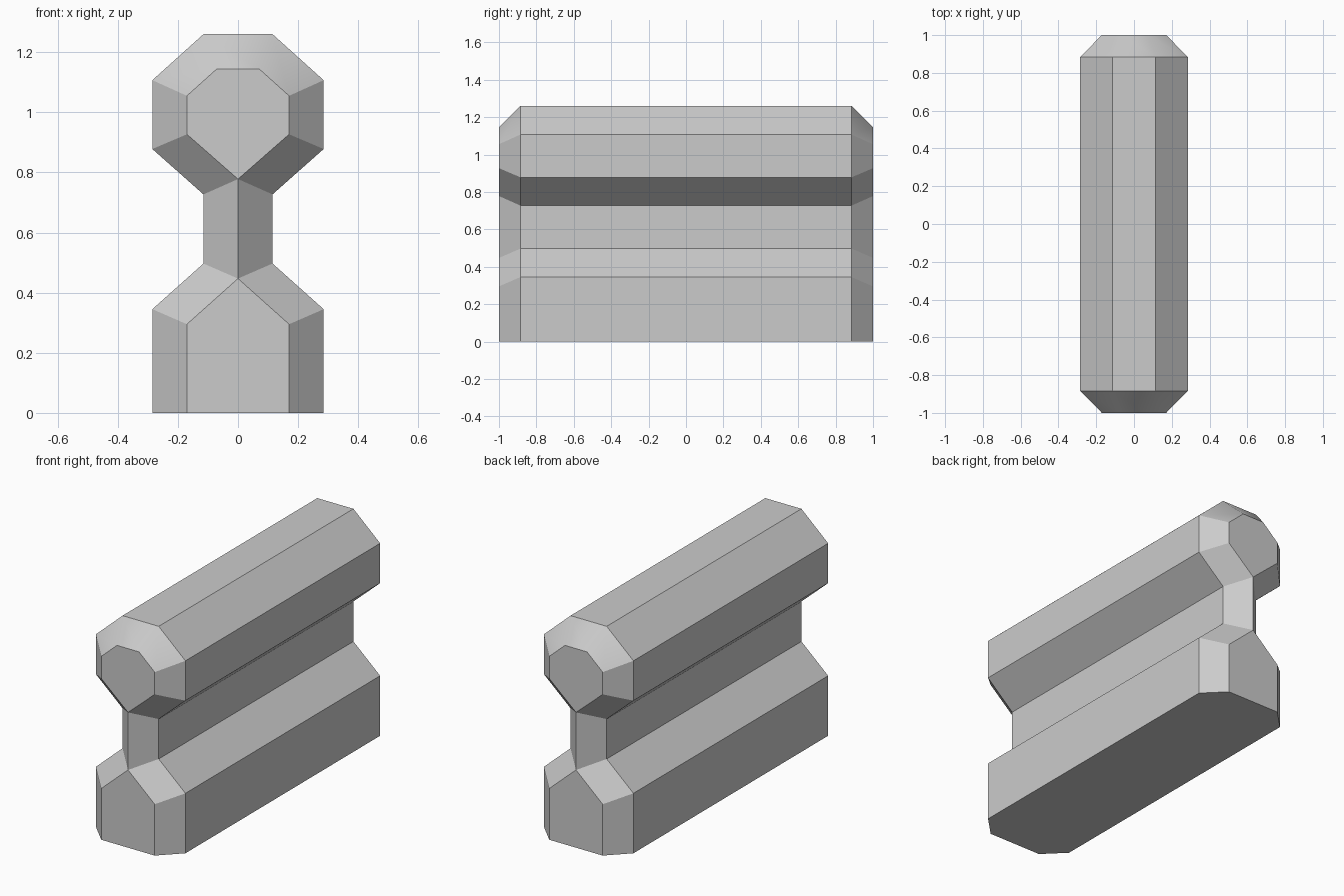
import bpy
import bmesh
import math

cube = bpy.data.objects.get("Cube")
if cube:
    bpy.data.objects.remove(cube, do_unlink=True)

# Flat grey material
grey = bpy.data.materials.new("light_grey")
grey.use_nodes = True
colour = (0.6, 0.6, 0.6, 1)
grey.diffuse_color = colour
grey.node_tree.nodes["Principled BSDF"].inputs["Base Color"].default_value = colour

# Half profiles (x, z) from foot to top: full section and chamfered end
section = [(0.285, 0), (0.285, 0.345), (0.115, 0.497), (0.115, 0.727),
           (0.285, 0.878), (0.285, 1.107), (0.115, 1.26)]
end = [(0.17, 0), (0.17, 0.295), (0, 0.447), (0, 0.778),
       (0.17, 0.927), (0.17, 1.055), (0.07, 1.145)]


def ring(bm, half, y):
    """Closed loop made of the half profile and its mirror."""
    points = half + [(-x, z) for x, z in reversed(half)]
    return [bm.verts.new((x, y, z)) for x, z in points]


bm = bmesh.new()
rings = [ring(bm, half, y) for half, y in
         ((end, -1), (section, -0.885), (section, 0.885), (end, 1))]

# Long sides, chamfers and underside
for a, b in zip(rings, rings[1:]):
    count = len(a)
    for i in range(count):
        j = (i + 1) % count
        bm.faces.new((a[i], a[j], b[j], b[i]))

# Lower and upper end caps, which pinch to an edge at the waist
for r in (rings[0], rings[-1]):
    bm.faces.new(r[:3] + r[-2:])
    bm.faces.new(r[3:10])

bmesh.ops.remove_doubles(bm, verts=bm.verts, dist=0.001)
bmesh.ops.recalc_face_normals(bm, faces=bm.faces)

mesh = bpy.data.meshes.new("rail_body")
bm.to_mesh(mesh)
bm.free()
mesh.materials.append(grey)
body = bpy.data.objects.new("rail_body", mesh)
bpy.context.collection.objects.link(body)

# Smooth only the shallow top chamfers
bpy.ops.object.select_all(action='DESELECT')
body.select_set(True)
bpy.context.view_layer.objects.active = body
bpy.ops.object.shade_smooth_by_angle(angle=math.radians(30))
